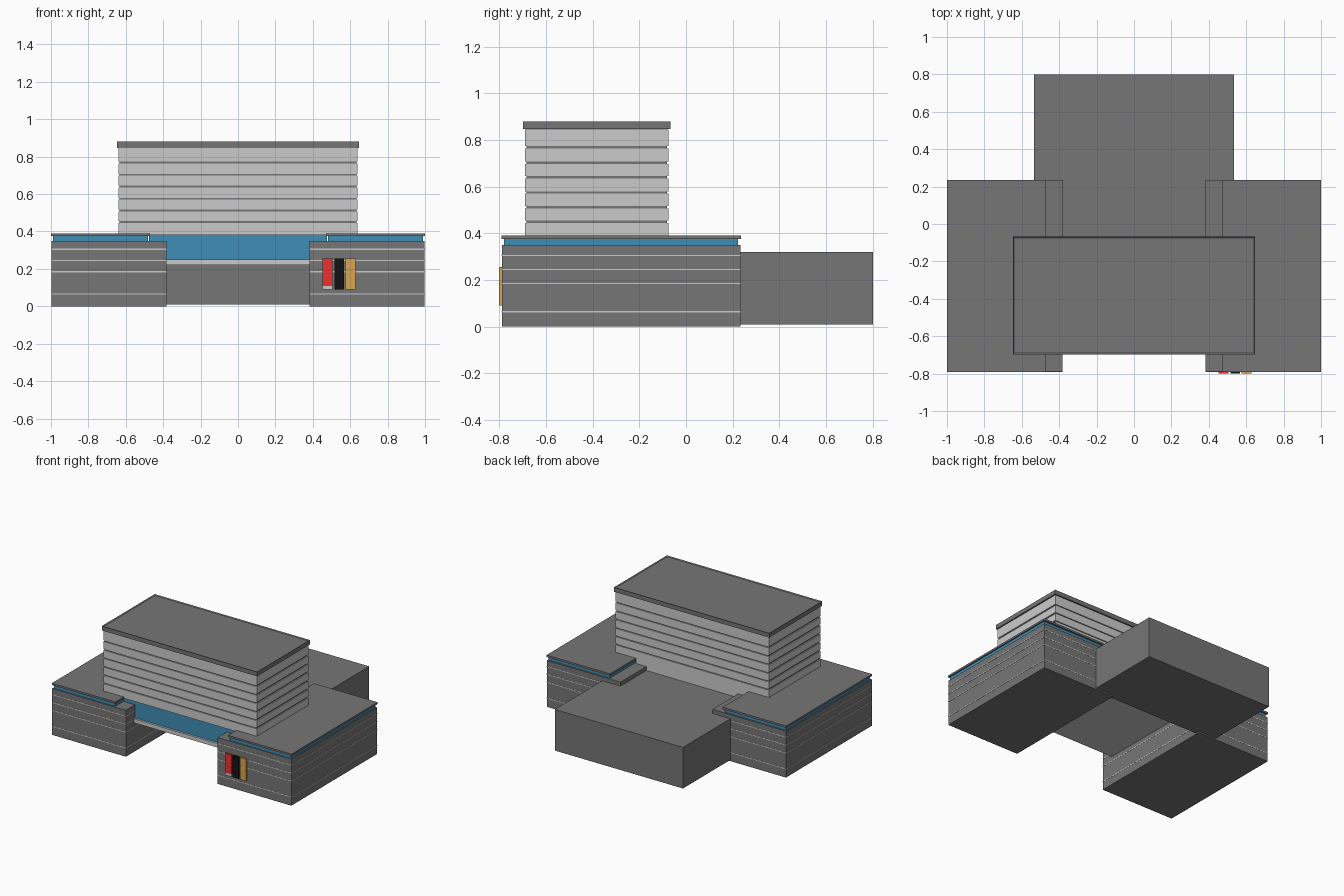
import bpy, bmesh

if "Cube" in bpy.data.objects:
    bpy.data.objects.remove(bpy.data.objects["Cube"])


def material(name, rgb):
    m = bpy.data.materials.new(name)
    m.diffuse_color = (*rgb, 1)
    m.use_nodes = True
    m.node_tree.nodes["Principled BSDF"].inputs["Base Color"].default_value = m.diffuse_color
    return m


DARK = material("dark_cladding", (0.18, 0.18, 0.18))
PALE = material("pale_concrete", (0.55, 0.55, 0.55))
GLASS = material("blue_glass", (0.05, 0.27, 0.46))
RED = material("red_panel", (0.85, 0.03, 0.03))
BLACK = material("black_panel", (0.006, 0.006, 0.006))
GOLD = material("gold_panel", (0.70, 0.38, 0.08))


def boxes(name, extents, mat):
    """One object from boxes given as (x0, x1, y0, y1, z0, z1)."""
    bm = bmesh.new()
    for x0, x1, y0, y1, z0, z1 in extents:
        for v in bmesh.ops.create_cube(bm, size=1)["verts"]:
            v.co.x = x1 if v.co.x > 0 else x0
            v.co.y = y1 if v.co.y > 0 else y0
            v.co.z = z1 if v.co.z > 0 else z0
    mesh = bpy.data.meshes.new(name)
    bm.to_mesh(mesh)
    bm.free()
    mesh.materials.append(mat)
    ob = bpy.data.objects.new(name, mesh)
    bpy.context.collection.objects.link(ob)
    return ob


def mirrored(name, extents, mat):
    ob = boxes(name, extents, mat)
    ob.modifiers.new("mirror", 'MIRROR')
    return ob


# Side wings with thin cladding joints, clerestory glass and roof slabs
mirrored("wing", [(0.383, 0.998, -0.789, 0.234, 0, 0.35)], DARK)
mirrored("wing_joints", [(0.382, 1.0, -0.79, 0.235, z - 0.003, z + 0.003)
                         for z in (0.065, 0.185, 0.245, 0.305)], PALE)
mirrored("wing_glass", [(0.48, 0.99, -0.78, 0.222, 0.35, 0.376)], GLASS)
mirrored("wing_roof", [(0.47, 1.0, -0.79, 0.235, 0.376, 0.39)], DARK)

# Rear hall and the lower roof bridging to the tower
boxes("rear_hall", [(-0.535, 0.535, 0.2, 0.8, 0.01, 0.32)], DARK)
boxes("link_roof", [(-0.383, 0.383, -0.08, 0.2, 0.25, 0.32)], DARK)

# Raised lobby: soffit slab and glazed front
boxes("lobby_slab", [(-0.383, 0.383, -0.695, 0.2, 0.22, 0.25)], PALE)
boxes("lobby_glass", [(-0.383, 0.383, -0.68, -0.2, 0.25, 0.38),
                      (-0.475, 0.475, -0.68, -0.2, 0.35, 0.38)], GLASS)

# Tower: recessed dark core between pale storey bands
boxes("tower_core", [(-0.634, 0.634, -0.684, -0.081, 0.381, 0.85)], DARK)
joints = [0.38, 0.45, 0.512, 0.575, 0.64, 0.703, 0.768, 0.85]
bands = []
for i, (a, b) in enumerate(zip(joints, joints[1:])):
    low = a if i == 0 else a + 0.005
    bands.append((-0.64, 0.64, -0.69, -0.075, low, b - 0.005))
boxes("tower_bands", bands, PALE)
boxes("tower_base", [(-0.47, 0.47, -0.2, -0.075, 0.32, 0.38)], PALE)

# Tower roof with a shallow parapet
roof = boxes("tower_roof", [(-0.648, 0.648, -0.698, -0.067, 0.847, 0.88)], DARK)
bm = bmesh.new()
bm.from_mesh(roof.data)
bm.normal_update()
top = [f for f in bm.faces if f.normal.z > 0.9]
bmesh.ops.inset_region(bm, faces=top, thickness=0.01)
bmesh.ops.translate(bm, vec=(0, 0, -0.006), verts=top[0].verts)
bm.to_mesh(roof.data)
bm.free()

# Three coloured panels on the right wing front
boxes("red_panel", [(0.453, 0.505, -0.8, -0.789, 0.108, 0.255)], RED)
boxes("red_panel_foot", [(0.453, 0.505, -0.8, -0.789, 0.09, 0.108)], PALE)
boxes("black_panel", [(0.515, 0.566, -0.8, -0.789, 0.09, 0.255)], BLACK)
boxes("gold_panel", [(0.576, 0.627, -0.8, -0.789, 0.09, 0.255)], GOLD)
